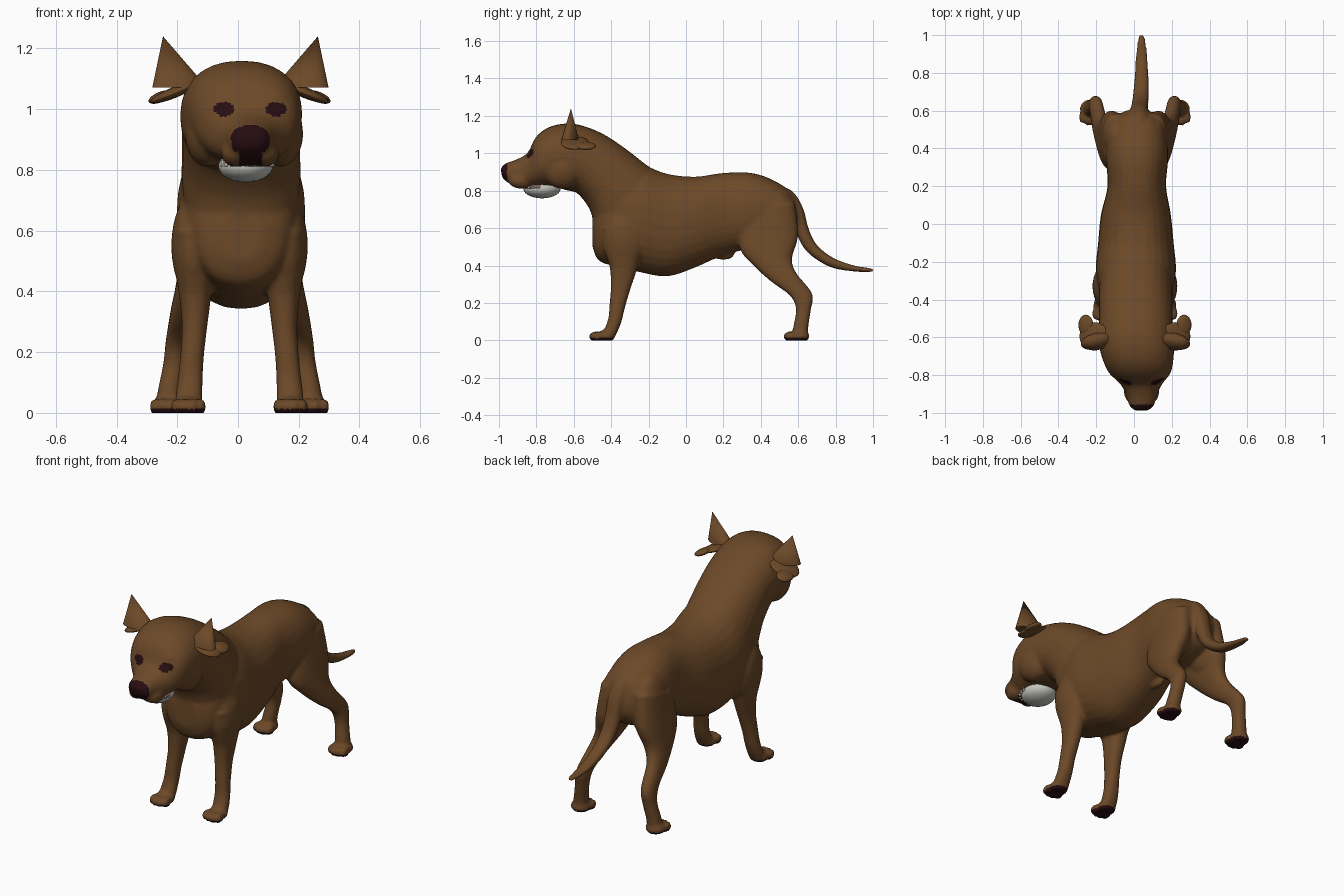
import bpy, bmesh, math
from mathutils import Vector, Matrix

if "Cube" in bpy.data.objects:
    bpy.data.objects.remove(bpy.data.objects["Cube"], do_unlink=True)


def material(name, r, g, b):
    m = bpy.data.materials.new(name)
    m.use_nodes = True
    m.diffuse_color = (r, g, b, 1)
    shader = m.node_tree.nodes["Principled BSDF"]
    shader.inputs["Base Color"].default_value = (r, g, b, 1)
    shader.inputs["Roughness"].default_value = 0.8
    return m


coat = material("brown coat", .15, .066, .021)
dark = material("dark skin", .02, .004, .006)
ivory = material("jaw ivory", .55, .55, .51)
pink = material("mouth pink", .5, .16, .17)
MID = .005


def spline(a, b, c, d, t):
    return .5 * (2 * b + (c - a) * t + (2 * a - 5 * b + 4 * c - d) * t * t
                 + (3 * b - a - 3 * c + d) * t ** 3)


def loft(bm, rings, side=0, sides=28, steps=4, power=.88):
    """Closed tube. Ring: first edge (y, z), opposite edge (y, z), half width, centre x."""
    keys = [Vector(r) for r in rings]
    pts = []
    for i in range(len(keys) - 1):
        quad = [keys[max(i - 1, 0)], keys[i], keys[i + 1], keys[min(i + 2, len(keys) - 1)]]
        pts += [spline(*quad, k / steps) for k in range(steps)]
    pts.append(keys[-1])
    loops = []
    for y1, z1, y2, z2, hw, cx in pts:
        x0 = MID + side * cx if side else cx
        loop = []
        for k in range(sides):
            a = math.tau * k / sides
            c, s = (math.copysign(abs(f) ** power, f) for f in (math.cos(a), math.sin(a)))
            loop.append(bm.verts.new((x0 + hw * c, (y1 + y2) / 2 + (y1 - y2) / 2 * s,
                                      (z1 + z2) / 2 + (z1 - z2) / 2 * s)))
        loops.append(loop)
    faces = [bm.faces.new(loops[0]), bm.faces.new(loops[-1][::-1])]
    for p, q in zip(loops, loops[1:]):
        for k in range(sides):
            n = (k + 1) % sides
            faces.append(bm.faces.new((p[k], q[k], q[n], p[n])))
    bmesh.ops.recalc_face_normals(bm, faces=faces)


def ball(bm, center, radii, rot=None):
    m = Matrix.Translation(center) @ (rot or Matrix()) @ Matrix.Diagonal((*radii, 1))
    bmesh.ops.create_uvsphere(bm, u_segments=24, v_segments=14, radius=1, matrix=m)


def make(name, bm, *mats):
    mesh = bpy.data.meshes.new(name)
    bm.to_mesh(mesh)
    bm.free()
    for m in mats:
        mesh.materials.append(m)
    ob = bpy.data.objects.new(name, mesh)
    bpy.context.collection.objects.link(ob)
    for p in mesh.polygons:
        p.use_smooth = True
    return ob


body = bmesh.new()

# Torso from chest to rump
loft(body, [(-.5, .66, -.5, .5, .07, .01), (-.47, .76, -.47, .43, .14, .01),
            (-.4, .92, -.4, .4, .185, .01), (-.25, .94, -.25, .365, .212, .01),
            (-.1, .89, -.1, .342, .2, .01), (.05, .875, .05, .39, .185, .01),
            (.2, .895, .2, .455, .155, .015), (.35, .895, .35, .49, .165, .016),
            (.47, .855, .47, .5, .155, .016), (.56, .79, .56, .54, .12, .016),
            (.6, .7, .6, .6, .06, .016)])

# Neck, skull and muzzle
loft(body, [(-.1, .87, -.42, .5, .18, .01), (-.2, .93, -.48, .58, .195, .01),
            (-.33, 1.03, -.515, .7, .195, .01), (-.46, 1.112, -.58, .785, .195, .01),
            (-.6, 1.158, -.63, .8, .2, .01), (-.72, 1.145, -.69, .815, .19, .02),
            (-.8, 1.09, -.77, .82, .165, .03), (-.845, 1.005, -.84, .815, .115, .038),
            (-.9, .97, -.89, .815, .085, .04), (-.965, .945, -.955, .845, .065, .04),
            (-.99, .92, -.985, .875, .035, .04)])

# Tail
loft(body, [(.44, .84, .44, .7, .06, .016), (.56, .805, .53, .69, .055, .02),
            (.625, .71, .56, .67, .048, .025), (.655, .6, .59, .57, .045, .03),
            (.7, .51, .65, .47, .042, .035), (.79, .44, .77, .392, .037, .04),
            (.9, .4, .9, .368, .03, .04), (.985, .387, .985, .365, .018, .04),
            (1.003, .38, 1.003, .368, .008, .04)], sides=18)

# Sheath under the belly
ball(body, (.01, .2, .46), (.025, .06, .03))

for s in (-1, 1):
    # Cheeks, brows, shoulders and haunches
    ball(body, (.02 + s * .12, -.66, .92), (.075, .11, .11))
    ball(body, (.035 + s * .08, -.77, 1.04), (.055, .05, .03))
    ball(body, (.04 + s * .05, -.88, .855), (.045, .07, .045))
    ball(body, (MID + s * .15, -.33, .55), (.075, .12, .17))
    ball(body, (MID + s * .1, .46, .63), (.075, .13, .18))
    # Front leg
    loft(body, [(-.45, .6, -.22, .6, .07, .15), (-.435, .48, -.24, .47, .065, .148),
                (-.408, .39, -.265, .37, .052, .146), (-.402, .29, -.295, .28, .042, .148),
                (-.408, .2, -.325, .18, .039, .156), (-.415, .12, -.342, .11, .041, .162),
                (-.435, .06, -.36, .06, .044, .166), (-.45, .01, -.385, .01, .045, .168)], s)
    # Hind leg
    loft(body, [(.3, .68, .58, .74, .07, .1), (.285, .5, .6, .56, .068, .125),
                (.36, .4, .567, .44, .055, .155), (.46, .31, .59, .36, .042, .185),
                (.555, .24, .675, .25, .037, .205), (.588, .17, .667, .16, .036, .215),
                (.575, .08, .655, .08, .038, .23), (.565, .01, .65, .01, .042, .238)], s)
    # Paws with four toes each
    for cx, heel in ((.168, -.43), (.238, .61)):
        x = MID + s * cx
        ball(body, (x, heel, .022), (.054, .05, .034))
        for k in (-1.5, -.5, .5, 1.5):
            ball(body, (x + k * .027, heel - .062 + abs(k) * .012, .02), (.017, .034, .028))

# Fuse the parts into one skin
dog = make("body", body, coat, dark)
remesh = dog.modifiers.new("Fuse", "REMESH")
remesh.mode = "VOXEL"
remesh.voxel_size = .0095
relax = dog.modifiers.new("Relax", "SMOOTH")
relax.iterations = 5
evaluated = dog.evaluated_get(bpy.context.evaluated_depsgraph_get())
skin = bpy.data.meshes.new_from_object(evaluated)
dog.modifiers.clear()
dog.data = skin
skin.materials.clear()
for m in (coat, dark):
    skin.materials.append(m)
for v in skin.vertices:
    v.co.z = max(v.co.z, 0)


# Nose, lip stripe, eyes and paw pads as dark skin
def is_dark(c, n):
    nose = c.y < -.958 and c.z > .86
    stripe = c.y < -.88 and abs(c.x - .04) < .037 and c.z < .9
    eye = c.y < -.7 and any(((c.x - e) / .034) ** 2 + ((c.z - 1) / .023) ** 2 < 1
                            for e in (-.045, .125))
    pad = c.z < .012 and n.z < .2
    return nose or stripe or eye or pad


for p in skin.polygons:
    p.use_smooth = True
    p.material_index = int(is_dark(p.center, p.normal))

# Lower jaw, tongue and teeth
jaw = bmesh.new()
ball(jaw, (.025, -.77, .812), (.09, .1, .053))
make("lower_jaw", jaw, ivory)
tongue = bmesh.new()
ball(tongue, (.03, -.79, .822), (.085, .09, .022))
make("tongue", tongue, pink)
teeth = bmesh.new()
for k in range(11):
    a = math.pi * (k / 10)
    spot = Matrix.Translation((.03 + .085 * math.cos(a), -.79 - .088 * math.sin(a), .822))
    bmesh.ops.create_cone(teeth, cap_ends=True, segments=6, radius1=.008, radius2=.003,
                          depth=.022, matrix=spot)
make("teeth", teeth, ivory)

for s, side in ((-1, "right"), (1, "left")):
    # Pointed upper ear
    ear = bmesh.new()
    bmesh.ops.create_cone(ear, cap_ends=True, segments=20, radius1=1, radius2=0, depth=1)
    for v in ear.verts:
        tip = v.co.z > 0
        x, y = (.255, -.615) if tip else (.2 + .09 * v.co.x, -.62 + .045 * v.co.y - .015 * v.co.x)
        v.co = (.008 + s * x, y, 1.24 if tip else 1.072)
    bmesh.ops.recalc_face_normals(ear, faces=ear.faces)
    cone = make(side + "_ear_tip", ear, coat)
    cone.data.set_sharp_from_angle(angle=math.radians(40))

    # Drooping ear flap with a ragged lobe
    flap = bmesh.new()
    droop = Matrix.Rotation(s * math.radians(22), 4, "Y")
    ball(flap, (s * .215 + .005, -.595, 1.055), (.085, .075, .018), droop)
    ball(flap, (s * .26 + .005, -.535, 1.04), (.042, .055, .017), droop)
    make(side + "_ear_flap", flap, coat)
